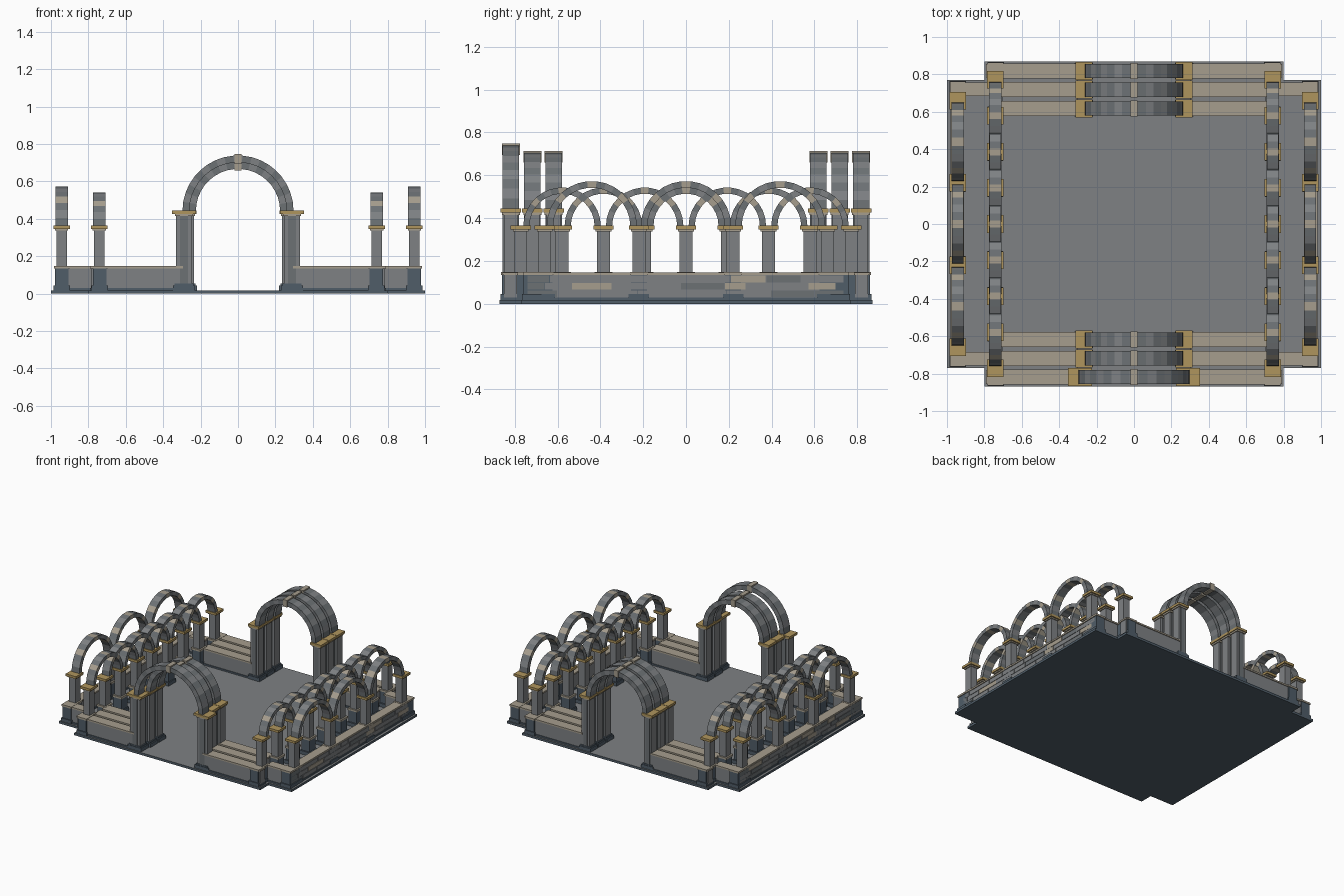
import bpy, bmesh, math, random
from mathutils import Vector

random.seed(4)
cube = bpy.data.objects.get("Cube")
if cube:
    bpy.data.objects.remove(cube)


def material(name, color):
    m = bpy.data.materials.new(name)
    m.use_nodes = True
    m.diffuse_color = (*color, 1)
    m.node_tree.nodes["Principled BSDF"].inputs["Base Color"].default_value = (*color, 1)
    return m


MATS = [
    material("grey stone", (0.21, 0.22, 0.23)),
    material("dark stone", (0.15, 0.165, 0.175)),
    material("pale stone", (0.38, 0.34, 0.27)),
    material("ochre stone", (0.43, 0.30, 0.11)),
    material("slate", (0.08, 0.11, 0.14)),
]
STONE, DARK, PALE, OCHRE, SLATE = range(5)


def finish(name, bm):
    bmesh.ops.recalc_face_normals(bm, faces=bm.faces)
    me = bpy.data.meshes.new(name)
    bm.to_mesh(me)
    bm.free()
    for m in MATS:
        me.materials.append(m)
    ob = bpy.data.objects.new(name, me)
    bpy.context.collection.objects.link(ob)
    return ob


def box(bm, x, y, z, mat):
    """Box spanning the (low, high) ranges x, y, z."""
    verts = bmesh.ops.create_cube(bm, size=1)["verts"]
    for v in verts:
        v.co = Vector([(a + b) / 2 + c * abs(b - a) for (a, b), c in zip((x, y, z), v.co)])
    for f in {f for v in verts for f in v.link_faces}:
        f.material_index = mat


def block(bm, cx, cy, w, d, z0, z1, mat):
    box(bm, (cx - w / 2, cx + w / 2), (cy - d / 2, cy + d / 2), (z0, z1), mat)


def arch(bm, cx, cy, spring, inner, outer, depth, stones, along_x, pale):
    """Half ring of wedge stones, coloured by their place in the ring."""
    for i in range(stones):
        off = abs(i - stones // 2)
        mat = PALE if off in pale else (STONE if i % 2 else DARK)
        rings = []
        for s in (-depth / 2, depth / 2):
            ring = []
            for r, k in ((inner, i), (outer, i), (outer, i + 1), (inner, i + 1)):
                a = math.pi * k / stones
                u, h = r * math.cos(a), spring + r * math.sin(a)
                p = (cx + u, cy + s, h) if along_x else (cx + s, cy + u, h)
                ring.append(bm.verts.new(p))
            rings.append(ring)
        a, b = rings
        faces = [bm.faces.new(a), bm.faces.new(b[::-1])]
        for j in range(4):
            k = (j + 1) % 4
            faces.append(bm.faces.new((a[j], b[j], b[k], a[k])))
        for f in faces:
            f.material_index = mat


FLOOR = 0.018
WALL = 0.135
TOP = 0.147
SIDES = (-1, 1)

# Cross-shaped base slab with thin paving on top
bm = bmesh.new()
outline = []
for sx, sy in ((1, 1), (-1, 1), (-1, -1), (1, -1)):
    corner = [(1, 0.77), (0.8, 0.77), (0.8, 0.87)]
    if sx * sy < 0:
        corner.reverse()
    outline += [(sx * x, sy * y) for x, y in corner]
base = bm.faces.new([bm.verts.new((x, y, 0)) for x, y in outline])
res = bmesh.ops.extrude_face_region(bm, geom=[base])
bmesh.ops.translate(bm, vec=(0, 0, FLOOR), verts=[g for g in res["geom"] if isinstance(g, bmesh.types.BMVert)])
for f in bm.faces:
    f.material_index = STONE if f.calc_center_median().z > FLOOR * 0.9 else SLATE
finish("base_slab", bm)


def wall(bm, x, y):
    """Low wall with slate footing and pale coping."""
    box(bm, x, y, (FLOOR, WALL), STONE)
    grow = 0.006
    wide = [(a - grow, b + grow) for a, b in (x, y)]
    box(bm, *wide, (FLOOR, FLOOR + 0.012), SLATE)
    box(bm, *wide, (WALL, TOP), PALE)


# Triple gate walls on the front and back
GATE_ROWS = (0.618, 0.718, 0.818)
bm = bmesh.new()
for sx in SIDES:
    for sy in SIDES:
        x = sorted((sx * 0.3, sx * 0.705))
        for y in GATE_ROWS:
            wall(bm, x, (sy * y - 0.034, sy * y + 0.034))
        box(bm, x, sorted((sy * 0.6, sy * 0.84)), (FLOOR, WALL - 0.02), STONE)
finish("gate_walls", bm)

# Outer side walls with short returns into the corners
bm = bmesh.new()
for sx in SIDES:
    wall(bm, sorted((sx * 0.915, sx * 0.975)), (-0.75, 0.75))
    for sy in SIDES:
        wall(bm, sorted((sx * 0.78, sx * 0.92)), sorted((sy * 0.69, sy * 0.75)))
        wall(bm, sorted((sx * 0.705, sx * 0.785)), sorted((sy * 0.79, sy * 0.85)))
finish("side_walls", bm)

# Coursed facing stones on the outer side walls
bm = bmesh.new()
for sx in SIDES:
    for row in range(3):
        z = 0.032 + row * 0.034
        y = -0.74
        while y < 0.68:
            end = min(y + random.uniform(0.08, 0.22), 0.74)
            mat = random.choice((STONE, STONE, DARK, PALE))
            box(bm, sorted((sx * 0.974, sx * 0.979)), (y, end - 0.004), (z, z + 0.031), mat)
            y = end
finish("wall_facing", bm)

# Corner pedestals
bm = bmesh.new()
for sx in SIDES:
    for sy in SIDES:
        for x, y in ((0.943, 0.72), (0.74, 0.822)):
            block(bm, sx * x, sy * y, 0.072, 0.076, FLOOR, WALL, SLATE)
            block(bm, sx * x, sy * y, 0.088, 0.09, FLOOR, 0.045, SLATE)
            block(bm, sx * x, sy * y, 0.084, 0.084, WALL, TOP + 0.002, PALE)
finish("corner_pedestals", bm)

# Gate columns and arches; the foremost gate is the largest
columns, caps, arches = bmesh.new(), bmesh.new(), bmesh.new()
for sy in SIDES:
    for row in GATE_ROWS:
        y = sy * row
        big = y < -0.8
        cx, width, inner, outer = (0.289, 0.085, 0.26, 0.297) if big else (0.268, 0.066, 0.225, 0.262)
        for sx in SIDES:
            x = sx * cx
            block(columns, x, y, width, 0.066, FLOOR, 0.425, STONE)
            block(columns, x, y, width * 0.5, 0.076, FLOOR, 0.415, DARK)
            block(columns, x, y, width + 0.034, 0.088, FLOOR, 0.045, SLATE)
            block(columns, x, y, width + 0.016, 0.08, 0.045, 0.055, SLATE)
            block(caps, x, y, width + 0.012, 0.084, 0.415, 0.427, PALE)
            block(caps, x, y, width + (0.042 if big else 0.026), 0.096, 0.427, 0.445, OCHRE)
        arch(arches, 0, y, 0.442, inner, outer, 0.076, 19, True, ())
        block(arches, 0, y, 0.036, 0.084, 0.442 + inner - 0.008, 0.442 + outer + 0.009, PALE)
finish("gate_columns", columns)
finish("gate_capitals", caps)
finish("gate_arches", arches)


def arcade(name, x, pillars, centres, inner, outer):
    """Row of pillars carrying arches, repeated on both sides."""
    columns, caps, arches = bmesh.new(), bmesh.new(), bmesh.new()
    for sx in SIDES:
        cx = sx * x
        for y in pillars:
            block(columns, cx, y, 0.055, 0.06, WALL, 0.345, STONE)
            block(columns, cx, y, 0.07, 0.074, FLOOR, WALL, SLATE)
            block(columns, cx, y, 0.084, 0.096, FLOOR, 0.045, SLATE)
            block(caps, cx, y, 0.08, 0.084, WALL, TOP + 0.002, PALE)
            block(caps, cx, y, 0.07, 0.074, 0.338, 0.347, PALE)
            block(caps, cx, y, 0.088, 0.094, 0.347, 0.365, OCHRE)
        for i, y in enumerate(centres):
            arch(arches, cx, y, 0.362, inner, outer, 0.066 - 0.004 * (i % 2), 15, False, (0, 4))
    finish(name + "_pillars", columns)
    finish(name + "_capitals", caps)
    finish(name + "_arches", arches)


# Outer arcade of three arches, inner arcade of interlaced arches
PITCH = 0.193
arcade("outer_arcade", 0.943, [0.44 * (i - 1.5) for i in range(4)],
       [0.44 * i for i in (-1, 0, 1)], 0.18, 0.211)
arcade("inner_arcade", 0.742, [PITCH * i for i in range(-4, 5)],
       [PITCH * i for i in range(-3, 4)], 0.152, 0.181)
